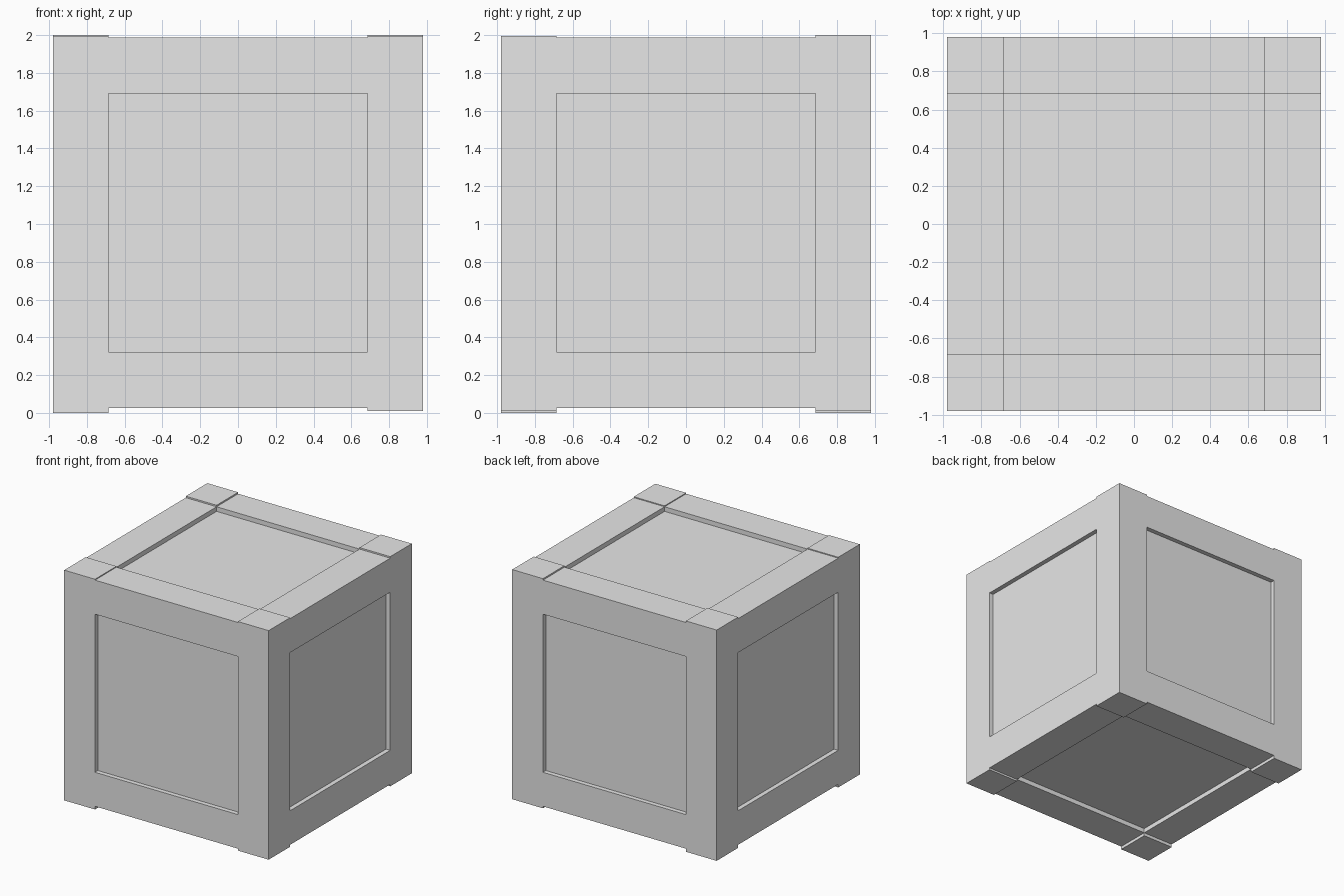
import bpy
from mathutils import Vector

default_cube = bpy.data.objects.get("Cube")
if default_cube:
    bpy.data.objects.remove(default_cube, do_unlink=True)

# Single plain grey
grey = bpy.data.materials.new("plain grey")
grey.use_nodes = True
colour = (0.8, 0.8, 0.8, 1)
grey.diffuse_color = colour
grey.node_tree.nodes["Principled BSDF"].inputs["Base Color"].default_value = colour

OUT = 0.98       # outer half width
INN = 0.685      # inner edge of the frame
PANEL = 0.94     # half size of the recessed core
MID = 1.007      # centre height
RAIL_LOW, RAIL_HIGH = 0.027, 1.987


def box(name, low, high):
    low, high = Vector(low), Vector(high)
    bpy.ops.mesh.primitive_cube_add(size=1, location=(low + high) / 2)
    ob = bpy.context.object
    ob.name = name
    ob.scale = high - low
    bpy.ops.object.transform_apply(location=False, rotation=False, scale=True)
    ob.data.materials.append(grey)
    return ob


def span(sign):
    return (INN, OUT) if sign > 0 else (-OUT, -INN)


# Recessed panels formed by one core block
box("panel_core", (-PANEL, -PANEL, MID - PANEL), (PANEL, PANEL, MID + PANEL))

# Corner posts, standing slightly proud of the rails
for sx, side in ((-1, "right"), (1, "left")):
    for sy, end in ((-1, "front"), (1, "back")):
        x, y = span(sx), span(sy)
        bottom = 0.0 if sx < 0 else 0.01
        top = 2.0 if sy > 0 else 1.995
        box(f"{end}_{side}_post", (x[0], y[0], bottom), (x[1], y[1], top))

# Horizontal rails between the posts, at the bottom and top
heights = {"bottom": (RAIL_LOW, 0.322), "top": (1.692, RAIL_HIGH)}
for level, (z0, z1) in heights.items():
    for s, end, side in ((-1, "front", "right"), (1, "back", "left")):
        a, b = span(s)
        box(f"{level}_{end}_rail", (-INN, a, z0), (INN, b, z1))
        box(f"{level}_{side}_rail", (a, -INN, z0), (b, INN, z1))
